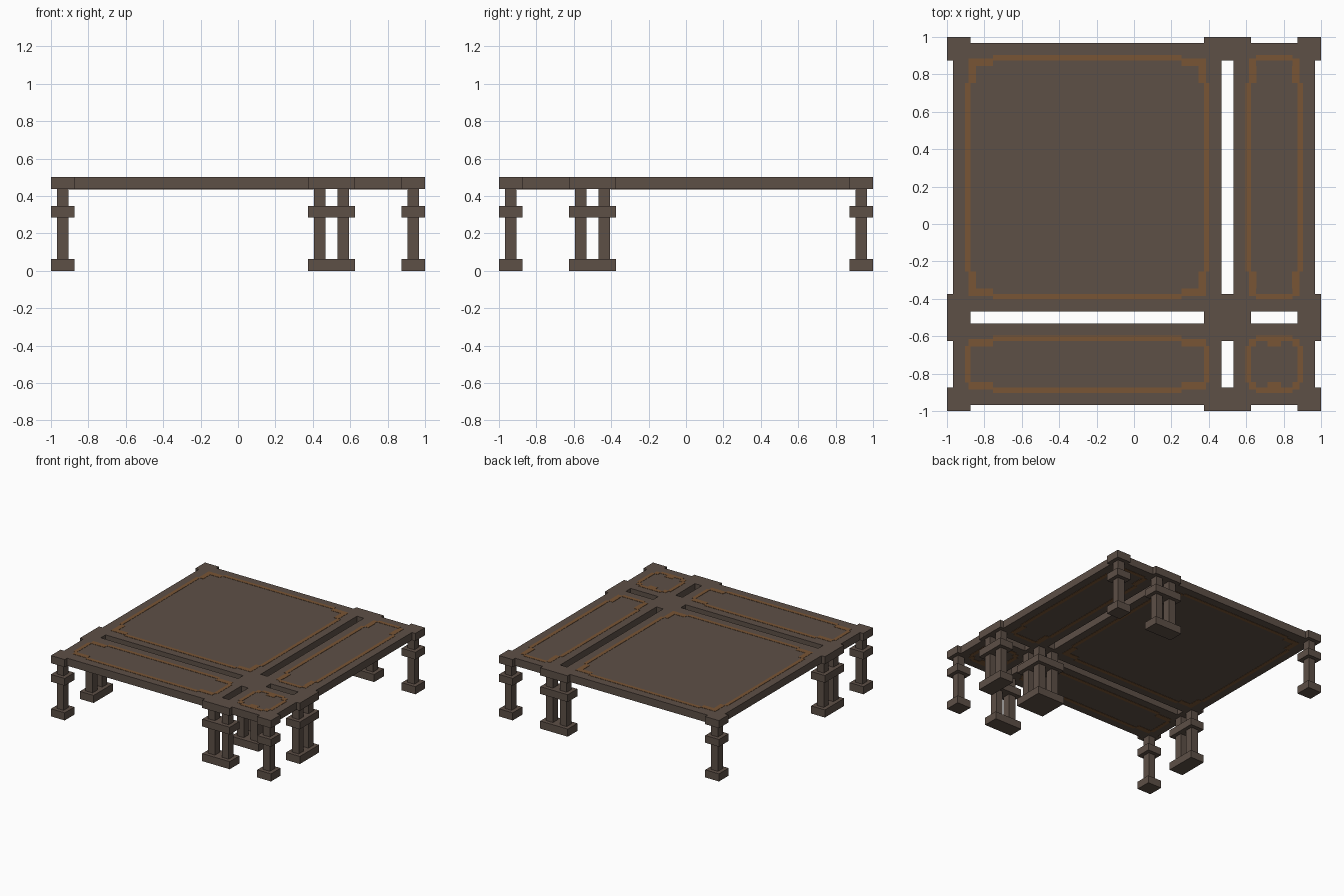
import bpy, bmesh
from itertools import product

cube = bpy.data.objects.get("Cube")
if cube:
    bpy.data.objects.remove(cube, do_unlink=True)


def material(name, rgb):
    m = bpy.data.materials.new(name)
    m.use_nodes = True
    m.diffuse_color = (*rgb, 1)
    m.node_tree.nodes["Principled BSDF"].inputs["Base Color"].default_value = (*rgb, 1)
    return m


wood = material("dark brown wood", (0.11, 0.079, 0.062))
inlay = material("amber inlay", (0.19, 0.09, 0.035))

U = 0.0625           # basic unit: post width and slab thickness
TOP = 8 * U          # table height
PLATE = 0.002        # inlay thickness


def finish(bm, name, mat):
    bmesh.ops.recalc_face_normals(bm, faces=bm.faces)
    me = bpy.data.meshes.new(name)
    bm.to_mesh(me)
    bm.free()
    me.materials.append(mat)
    ob = bpy.data.objects.new(name, me)
    bpy.context.collection.objects.link(ob)


def add_prism(bm, outline, z0, z1):
    face = bm.faces.new([bm.verts.new((x, y, z0)) for x, y in outline])
    up = bmesh.ops.extrude_face_region(bm, geom=[face])["geom"]
    for v in up:
        if isinstance(v, bmesh.types.BMVert):
            v.co.z = z1


def add_box(bm, xs, ys, z0, z1):
    (a, b), (c, d) = sorted(xs), sorted(ys)
    add_prism(bm, [(a, c), (b, c), (b, d), (a, d)], z0, z1)


# Supports: cap, collar and foot blocks joined by one, two or four posts
spans = {"near": (-1, -14 * U), "mid": (6 * U, 10 * U), "far": (14 * U, 1)}
posts = {"near": [-15 * U], "mid": [7 * U, 9 * U], "far": [15 * U]}


def mirrored(pair):
    return tuple(-v for v in pair)


for i, j in product(spans, spans):
    xs, ys = spans[i], mirrored(spans[j])
    label = f"{i}_{j}"
    for part, z0, z1 in (("foot", 0, U), ("collar", 0.285, 0.345), ("cap", TOP - U, TOP)):
        bm = bmesh.new()
        add_box(bm, xs, ys, z0, z1)
        finish(bm, f"{part}_{label}", wood)
    bm = bmesh.new()
    for px, py in product(posts[i], posts[j]):
        for z0, z1 in ((U, 0.285), (0.345, TOP - U)):
            add_box(bm, (px - U / 2, px + U / 2), (-py - U / 2, -py + U / 2), z0, z1)
    finish(bm, f"posts_{label}", wood)


# Table panels: rectangles with corners notched around the caps
def panel(name, cx, cy, hx, hy):
    n = 1.5 * U
    quarter = [(hx, hy - n), (hx - n, hy - n), (hx - n, hy)]
    outline = []
    for sx, sy in ((1, 1), (-1, 1), (-1, -1), (1, -1)):
        pts = [(cx + sx * x, cy + sy * y) for x, y in quarter]
        outline += pts if sx * sy > 0 else pts[::-1]
    bm = bmesh.new()
    add_prism(bm, outline, TOP - U, TOP)
    finish(bm, name, wood)


# Inlay: straight lines along each edge with thicker stepped corners
def inlay_frame(name, cx, cy, hx, hy, z0, z1):
    ox, oy = hx - 0.065, hy - 0.065
    lx, ly = min(0.15, ox * 0.36), min(0.15, oy * 0.36)
    line, inset, thick = 0.03, 0.018, 0.06
    bm = bmesh.new()

    def bar(x0, x1, y0, y1):
        add_box(bm, (cx + x0, cx + x1), (cy + y0, cy + y1), z0, z1)

    for s in (-1, 1):
        bar(lx - ox, ox - lx, s * oy, s * (oy - line))
        bar(s * ox, s * (ox - line), ly - oy, oy - ly)
        if max(ox, oy) < 0.2:
            bar(-0.035, 0.035, s * (oy - line), s * (oy - thick))
    for sx, sy in product((-1, 1), repeat=2):
        bar(sx * (ox - inset), sx * (ox - lx), sy * (oy - inset), sy * (oy - thick))
        if ly > thick:
            bar(sx * (ox - inset), sx * (ox - thick), sy * (oy - thick), sy * (oy - ly))
    finish(bm, name, inlay)


wide, narrow = (-4 * U, 11.5 * U), (12 * U, 3.5 * U)
for (nx, (cx, hx)), (ny, (cy, hy)) in product((("wide", wide), ("narrow", narrow)), repeat=2):
    label = f"{nx}_{ny}"
    panel(f"panel_{label}", cx, -cy, hx, hy)
    inlay_frame(f"top_inlay_{label}", cx, -cy, hx, hy, TOP, TOP + PLATE)
    inlay_frame(f"under_inlay_{label}", cx, -cy, hx, hy, TOP - U - PLATE, TOP - U)
